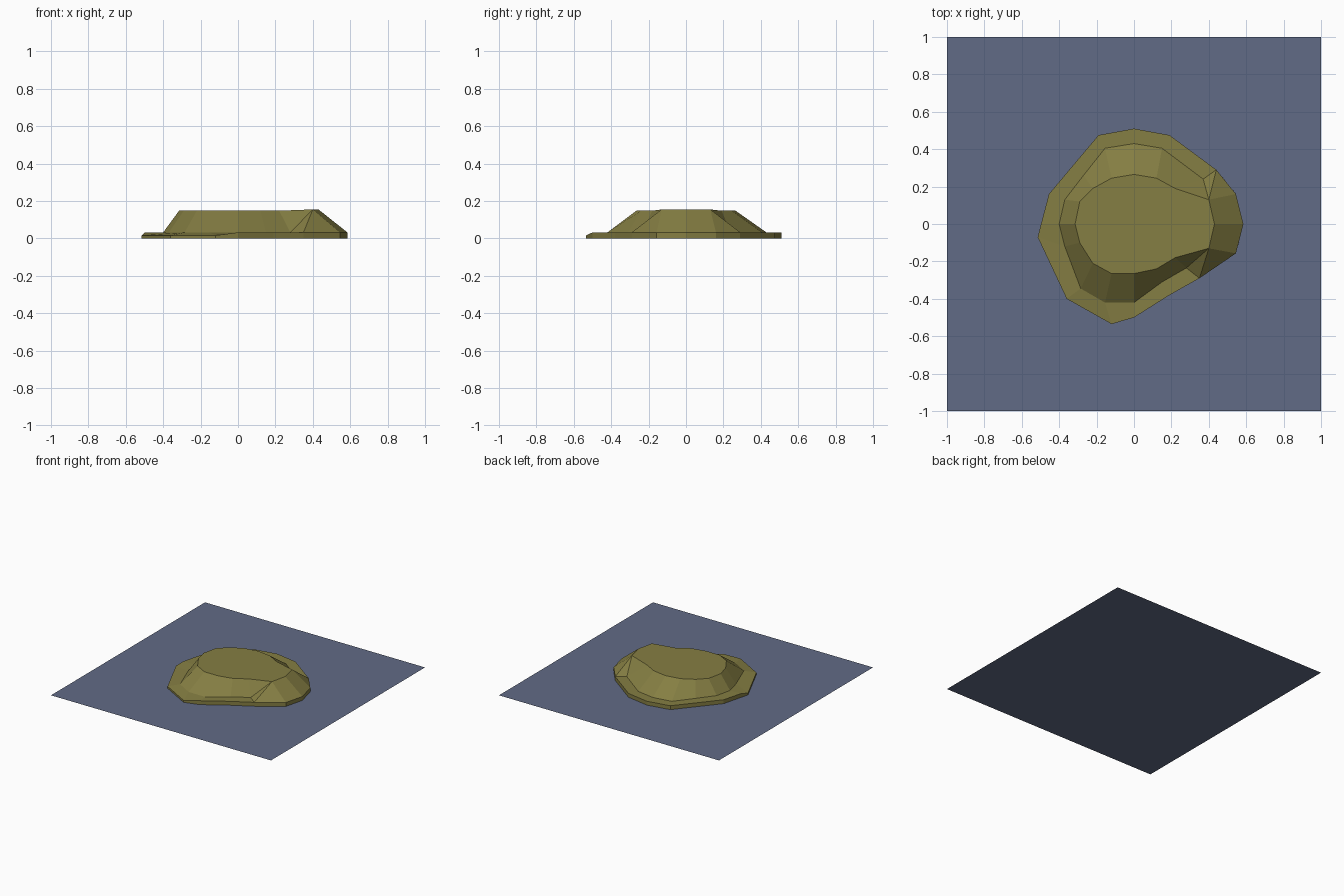
import bpy, bmesh

if "Cube" in bpy.data.objects:
    bpy.data.objects.remove(bpy.data.objects["Cube"])


def material(name, rgb):
    m = bpy.data.materials.new(name)
    m.diffuse_color = (*rgb, 1)
    m.use_nodes = True
    m.node_tree.nodes["Principled BSDF"].inputs["Base Color"].default_value = m.diffuse_color
    return m


def make_object(name, bm, mat):
    me = bpy.data.meshes.new(name)
    bm.to_mesh(me)
    bm.free()
    me.materials.append(mat)
    ob = bpy.data.objects.new(name, me)
    bpy.context.collection.objects.link(ob)


grass = material("olive ground", (0.235, 0.21, 0.056))
water = material("slate blue water", (0.12, 0.147, 0.24))

# Flat square of water
bm = bmesh.new()
bmesh.ops.create_grid(bm, x_segments=1, y_segments=1, size=1)
make_object("water", bm, water)

# Island outlines, 16 points each, counter-clockwise from +x
shore = [(.585, 0), (.545, .16), (.44, .29), (.19, .475), (0, .51), (-.19, .475),
         (-.34, .297), (-.455, .16), (-.497, 0), (-.515, -.07), (-.36, -.40),
         (-.12, -.535), (0, -.50), (.19, -.38), (.35, -.29), (.545, -.157)]
# Foot of the hill; None where the slope runs straight to the shore
foot = [None, None, (.37, .24), (.15, .405), (0, .43), (-.155, .405),
        (-.27, .26), (-.37, .13), (-.40, 0), (-.37, -.12), (-.285, -.345),
        (-.155, -.42), (0, -.42), (.15, -.31), (.28, -.235), None]
crest = [(.43, 0), (.40, .13), (.22, .19), (.12, .245), (0, .265), (-.12, .245),
         (-.22, .19), (-.29, .12), (-.315, 0), (-.29, -.10), (-.22, -.21),
         (-.12, -.265), (0, -.265), (.12, -.24), (.22, -.18), (.40, -.13)]

bm = bmesh.new()
N = 16
low = (9, 10, 11)          # shelf dips along the front left
base = [bm.verts.new((x, y, 0)) for x, y in shore]
rim = [bm.verts.new((x, y, .016 if i in low else .032)) for i, (x, y) in enumerate(shore)]
inner = [bm.verts.new((*p, .032)) if p else rim[i] for i, p in enumerate(foot)]
top = [bm.verts.new((x, y, .155 if x > .3 else .148)) for x, y in crest]

for i in range(N):
    j = (i + 1) % N
    bm.faces.new((base[i], base[j], rim[j], rim[i]))            # bank
    if foot[i] and foot[j]:
        bm.faces.new((rim[i], rim[j], inner[j], inner[i]))      # shelf
    if i == 1:                                                  # headland corners
        bm.faces.new((rim[1], rim[2], top[1]))
        bm.faces.new((rim[2], inner[2], top[1]))
        bm.faces.new((inner[2], top[2], top[1]))
    elif i == 14:
        bm.faces.new((rim[14], rim[15], top[15]))
        bm.faces.new((inner[14], rim[14], top[15]))
        bm.faces.new((inner[14], top[15], top[14]))
    else:
        bm.faces.new((inner[i], inner[j], top[j], top[i]))      # hillside
bm.faces.new(top)                                               # plateau
make_object("island", bm, grass)
